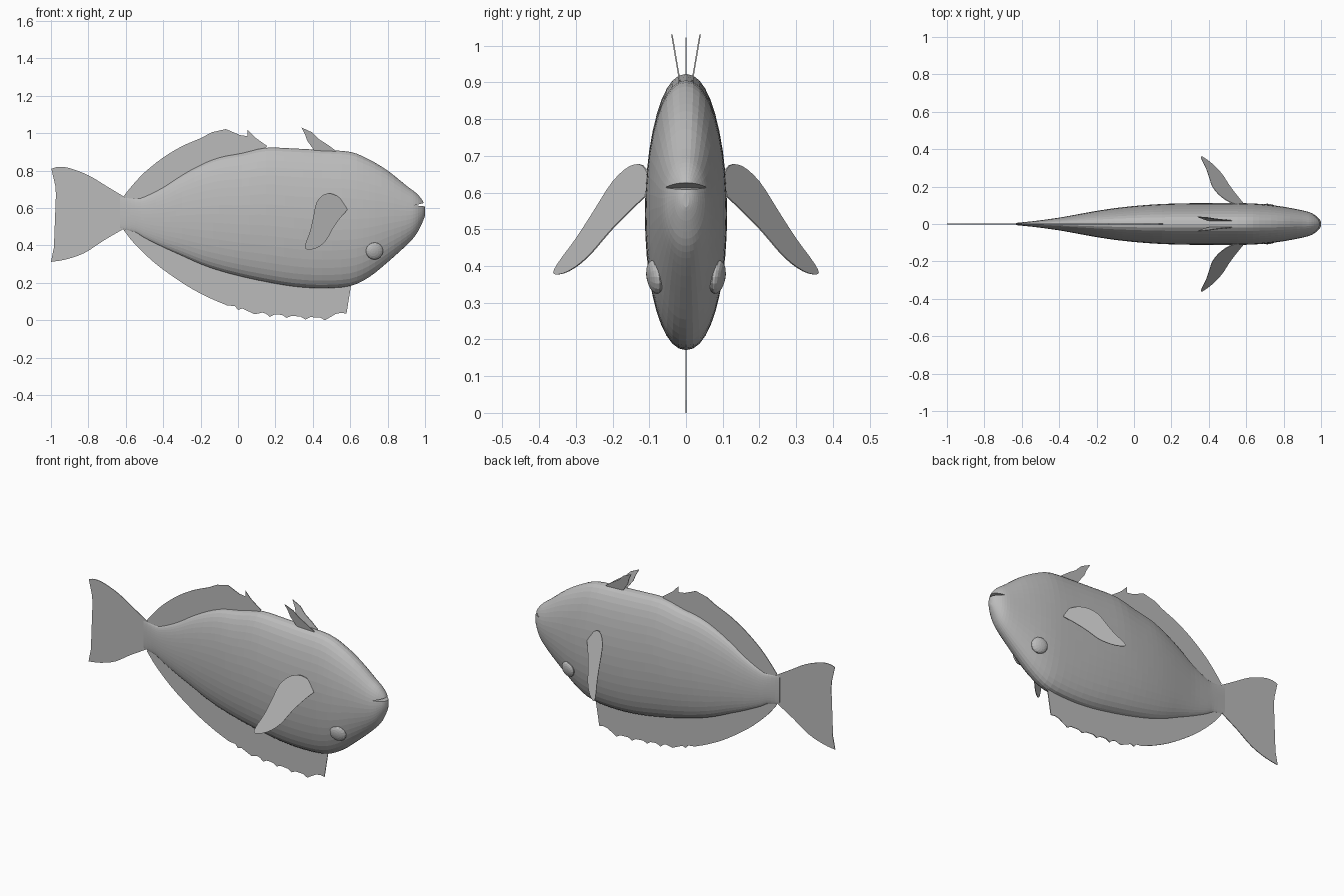
import bpy, bmesh, math
from mathutils import Vector

if "Cube" in bpy.data.objects:
    bpy.data.objects.remove(bpy.data.objects["Cube"])

grey = bpy.data.materials.new("plain_grey")
grey.use_nodes = True
grey.diffuse_color = (0.5, 0.5, 0.5, 1)
grey.node_tree.nodes["Principled BSDF"].inputs["Base Color"].default_value = (0.5, 0.5, 0.5, 1)


def finish(name, bm):
    bmesh.ops.recalc_face_normals(bm, faces=bm.faces)
    mesh = bpy.data.meshes.new(name)
    bm.to_mesh(mesh)
    bm.free()
    mesh.materials.append(grey)
    obj = bpy.data.objects.new(name, mesh)
    bpy.context.collection.objects.link(obj)
    return obj


def spline(points, steps):
    """Smooth curve through the points."""
    pts = [Vector(p) for p in points]
    pts = [2 * pts[0] - pts[1]] + pts + [2 * pts[-1] - pts[-2]]
    out = []
    for a, b, c, d in zip(pts, pts[1:], pts[2:], pts[3:]):
        for i in range(steps):
            t = i / steps
            out.append(0.5 * (2 * b + (c - a) * t + (2 * a - 5 * b + 4 * c - d) * t * t
                              + (3 * b - a - 3 * c + d) * t ** 3))
    return out + [pts[-2]]


def slab(name, outline, y_of, thick=0.004):
    """Thin plate with an x-z outline, lying on the surface y = y_of(x, z)."""
    bm = bmesh.new()
    sides = []
    for off in (-thick / 2, thick / 2):
        sides.append([bm.verts.new((p[0], y_of(p[0], p[1]) + off, p[1])) for p in outline])
        bm.faces.new(sides[-1])
    n = len(outline)
    for i in range(n):
        j = (i + 1) % n
        bm.faces.new((sides[0][i], sides[0][j], sides[1][j], sides[1][i]))
    bmesh.ops.triangulate(bm, faces=[f for f in bm.faces if len(f.verts) > 4])
    return finish(name, bm)


def flat(x, z):
    return 0


# Body: oval rings along x, each station is (x, top, bottom, half width)
stations = [(-0.63, 0.66, 0.49), (-0.55, 0.65, 0.47), (-0.5, 0.66, 0.44), (-0.4, 0.71, 0.39),
            (-0.3, 0.775, 0.345), (-0.2, 0.83, 0.30), (-0.1, 0.87, 0.265), (0.02, 0.893, 0.233),
            (0.15, 0.922, 0.205), (0.3, 0.918, 0.18), (0.45, 0.91, 0.171), (0.6, 0.90, 0.183),
            (0.7, 0.86, 0.23), (0.8, 0.80, 0.31), (0.9, 0.72, 0.40), (0.95, 0.682, 0.455),
            (0.98, 0.65, 0.51), (0.994, 0.625, 0.543), (1.0, 0.60, 0.56)]
widths = [0.006, 0.014, 0.02, 0.034, 0.052, 0.07, 0.085, 0.098, 0.107, 0.111, 0.112, 0.111,
          0.105, 0.092, 0.073, 0.058, 0.038, 0.022, 0.008]
path = spline([s + (w,) for s, w in zip(stations, widths)], 3)
SEG = 40
bm = bmesh.new()
rings = []
for x, top, bottom, w in path:
    ring = []
    for k in range(SEG):
        a = 2 * math.pi * k / SEG
        c = math.copysign(abs(math.cos(a)) ** 0.93, math.cos(a))
        ring.append(bm.verts.new((x, w * c, (top + bottom) / 2 + (top - bottom) / 2 * math.sin(a))))
    rings.append(ring)
for r, s in zip(rings, rings[1:]):
    for k in range(SEG):
        j = (k + 1) % SEG
        bm.faces.new((r[k], r[j], s[j], s[k]))
bm.faces.new(rings[0])
bm.faces.new(rings[-1])
body = finish("body", bm)

# Mouth slit cut into the snout
cutter = slab("mouth_cutter", [(0.943, 0.614), (1.03, 0.636), (1.03, 0.606)], flat, 0.3)
cutter.hide_render = True
cut = body.modifiers.new("mouth", "BOOLEAN")
cut.operation = "DIFFERENCE"
cut.solver = "EXACT"
cut.object = cutter
bpy.context.view_layer.objects.active = body
bpy.ops.object.modifier_apply(modifier="mouth")
bpy.data.objects.remove(cutter)

# Tail fin
upper = spline([(-0.6, 0.655), (-0.7, 0.715), (-0.8, 0.775), (-0.9, 0.813), (-0.96, 0.82), (-0.998, 0.81)], 3)
rear = spline([(-0.998, 0.81), (-0.977, 0.72), (-0.971, 0.57), (-0.978, 0.43), (-1.0, 0.312)], 3)
lower = spline([(-1.0, 0.312), (-0.92, 0.325), (-0.82, 0.36), (-0.72, 0.425), (-0.6, 0.495)], 3)
slab("tail_fin", upper + rear[1:] + lower[1:], flat)

# Upper long fin with a jagged crest
crest = spline([(-0.61, 0.665), (-0.57, 0.715), (-0.5, 0.79), (-0.4, 0.87), (-0.3, 0.93), (-0.2, 0.973)], 3)
crest += [(-0.14, 1.005), (-0.13, 0.99), (-0.07, 1.002), (-0.04, 0.988), (-0.065, 1.022), (0.01, 0.99),
          (0.05, 0.975), (0.065, 0.988), (0.05, 1.02), (0.09, 0.978), (0.155, 0.932)]
inner = [(0.13, 0.87), (0, 0.85), (-0.2, 0.78), (-0.4, 0.66), (-0.55, 0.6)]
slab("upper_long_fin", crest + inner, flat)

# Lower long fin with a scalloped edge between its spines
edge = spline([(-0.61, 0.48), (-0.55, 0.405), (-0.45, 0.31), (-0.35, 0.235), (-0.25, 0.17),
               (-0.15, 0.118), (-0.06, 0.08)], 3)
spines = [(0.0, 0.055), (0.09, 0.032), (0.17, 0.018), (0.26, 0.012), (0.36, 0.004),
          (0.465, 0.0), (0.58, 0.035)]
for (x0, z0), (x1, z1) in zip([(-0.06, 0.08)] + spines, spines):
    for t in (0.25, 0.5, 0.75):
        edge.append((x0 + (x1 - x0) * t, z0 + (z1 - z0) * t + 0.016 * math.sin(math.pi * t) ** 0.5))
    edge.append((x1, z1))
edge += [(0.605, 0.19), (0.45, 0.23), (0.2, 0.25), (0, 0.28), (-0.25, 0.37), (-0.55, 0.53)]
slab("lower_long_fin", edge, flat)

# Paired parts: side fins, small fins and eyes
side_outline = spline([(0.585, 0.59), (0.56, 0.64), (0.51, 0.674), (0.46, 0.672), (0.42, 0.63),
                       (0.402, 0.55), (0.385, 0.475), (0.36, 0.405), (0.368, 0.378), (0.42, 0.386),
                       (0.47, 0.425), (0.51, 0.495), (0.55, 0.55), (0.585, 0.59)], 3)[:-1]
small_outline = [(0.34, 1.03), (0.395, 1.005), (0.43, 0.97), (0.48, 0.938), (0.525, 0.905), (0.5, 0.885),
                 (0.42, 0.89), (0.395, 0.925), (0.37, 0.96), (0.36, 0.99)]
for label, s in (("left", 1), ("right", -1)):
    slab(label + "_side_fin", side_outline, lambda x, z: s * (0.786 - 0.656 * x - 0.495 * z))
    slab(label + "_small_fin", small_outline, lambda x, z: s * (0.018 + 0.17 * (z - 0.91)))
    bm = bmesh.new()
    bmesh.ops.create_uvsphere(bm, u_segments=16, v_segments=10, radius=1)
    for v in bm.verts:
        x, y, z = v.co
        v.co = (0.73 + 0.046 * x - 0.008 * z, s * (0.085 + 0.022 * z + 0.006 * y - 0.006 * x), 0.37 + 0.046 * y)
    finish(label + "_eye", bm)
